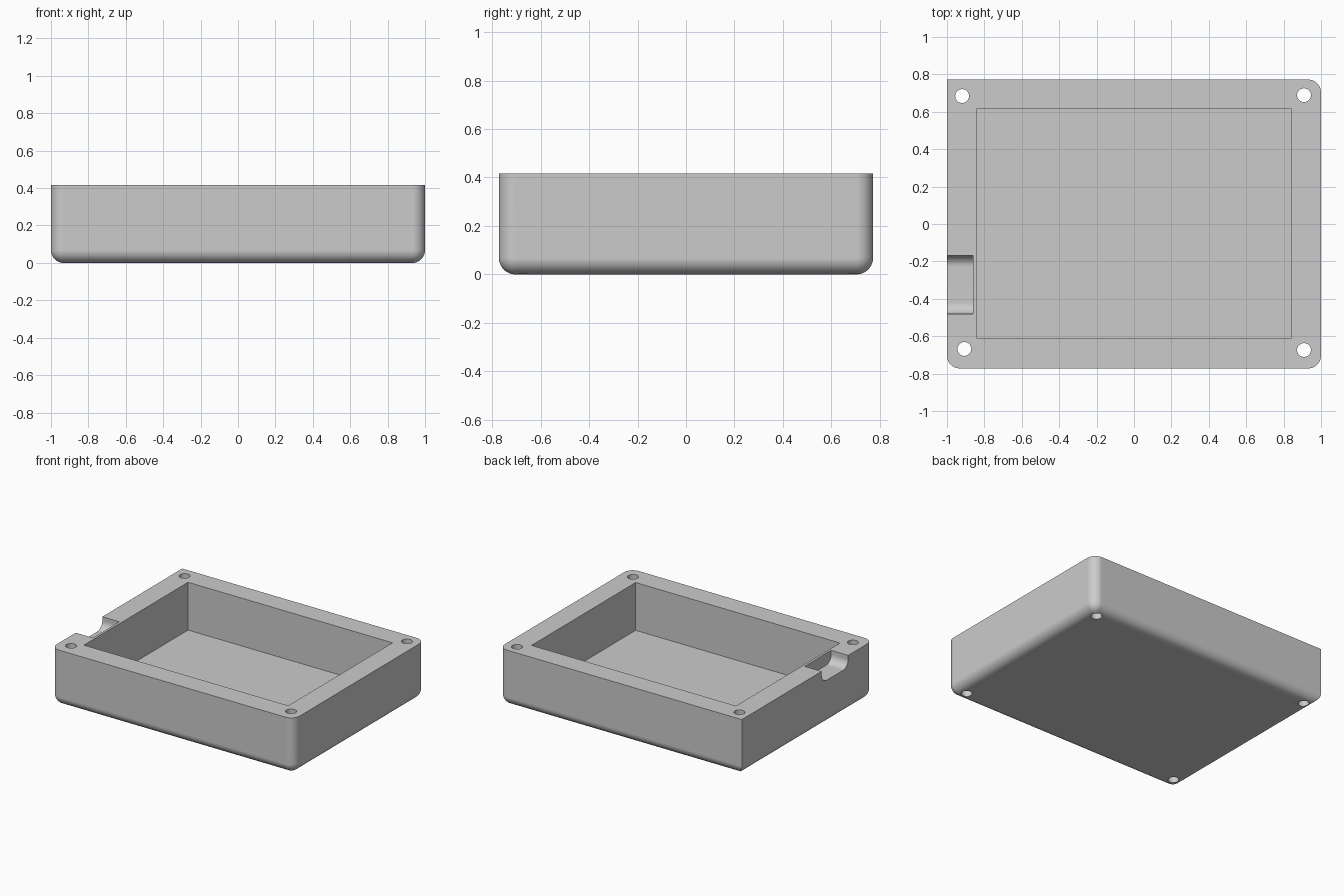
import bpy, bmesh, math

cube = bpy.data.objects.get("Cube")
if cube:
    bpy.data.objects.remove(cube, do_unlink=True)

HX, HY, H, R = 1.0, 0.772, 0.416, 0.068   # half sizes, height, edge radius
STEPS = 10

grey = bpy.data.materials.new("plain grey")
grey.use_nodes = True
grey.diffuse_color = (0.6, 0.6, 0.6, 1)
grey.node_tree.nodes["Principled BSDF"].inputs["Base Color"].default_value = (0.6, 0.6, 0.6, 1)


def loft(name, rings):
    """Closed solid through rings of equal point count."""
    bm = bmesh.new()
    loops = [[bm.verts.new(p) for p in ring] for ring in rings]
    for a, b in zip(loops, loops[1:]):
        for i in range(len(a)):
            j = (i + 1) % len(a)
            bm.faces.new((a[i], a[j], b[j], b[i]))
    bm.faces.new(loops[0])
    bm.faces.new(loops[-1])
    bmesh.ops.remove_doubles(bm, verts=bm.verts, dist=1e-5)
    bmesh.ops.recalc_face_normals(bm, faces=bm.faces)
    mesh = bpy.data.meshes.new(name)
    bm.to_mesh(mesh)
    bm.free()
    obj = bpy.data.objects.new(name, mesh)
    bpy.context.collection.objects.link(obj)
    obj.data.materials.append(grey)
    return obj


def outline(inset, z):
    """Rectangle with three round corners and a sharp back corner at -x."""
    pts = []
    for k, (sx, sy) in enumerate([(1, 1), (-1, 1), (-1, -1), (1, -1)]):
        if k == 1:
            pts.append((-HX + inset, HY - inset, z))
            continue
        for s in range(STEPS + 1):
            a = math.pi / 2 * (k + s / STEPS)
            pts.append((sx * (HX - R) + (R - inset) * math.cos(a),
                        sy * (HY - R) + (R - inset) * math.sin(a), z))
    return pts


def box_ring(x0, x1, y0, y1, z):
    return [(x0, y0, z), (x1, y0, z), (x1, y1, z), (x0, y1, z)]


# Body with rounded bottom edges
rings = []
for s in range(STEPS + 1):
    a = math.pi / 2 * s / STEPS
    rings.append(outline(R * (1 - math.sin(a)), R * (1 - math.cos(a))))
rings.append(outline(0, H))
body = loft("enclosure_tray", rings)

cutters = []
# Inner pocket
cutters.append(loft("pocket_cutter", [box_ring(-0.842, 0.842, -0.61, 0.615, z) for z in (0.06, H + 0.1)]))

# Cable notch with rounded lower corners, closed towards the pocket
y0, y1, floor, r = -0.48, -0.168, H - 0.088, 0.06
profile = [(y0, H + 0.1)]
for yc, start in ((y0 + r, math.pi), (y1 - r, 1.5 * math.pi)):
    for s in range(9):
        a = start + math.pi / 2 * s / 8
        profile.append((yc + r * math.cos(a), floor + r + r * math.sin(a)))
profile.append((y1, H + 0.1))
cutters.append(loft("notch_cutter", [[(x, y, z) for y, z in profile] for x in (-1.1, -0.86)]))

# Screw holes through the corners
for x, y in [(-0.919, 0.684), (0.909, 0.689), (-0.907, -0.668), (0.909, -0.674)]:
    circle = [(x + 0.037 * math.cos(math.tau * i / 32), y + 0.037 * math.sin(math.tau * i / 32))
              for i in range(32)]
    cutters.append(loft("hole_cutter", [[(px, py, z) for px, py in circle] for z in (-0.1, H + 0.1)]))

bpy.ops.object.select_all(action='DESELECT')
body.select_set(True)
bpy.context.view_layer.objects.active = body
for c in cutters:
    c.hide_render = True
    mod = body.modifiers.new("cut", 'BOOLEAN')
    mod.operation = 'DIFFERENCE'
    mod.solver = 'EXACT'
    mod.object = c
    bpy.ops.object.modifier_apply(modifier=mod.name)
    bpy.data.objects.remove(c, do_unlink=True)

# Smooth fillets, crisp rims
bpy.ops.object.shade_smooth_by_angle(angle=math.radians(30))
wn = body.modifiers.new("flat_faces", 'WEIGHTED_NORMAL')
wn.keep_sharp = True
